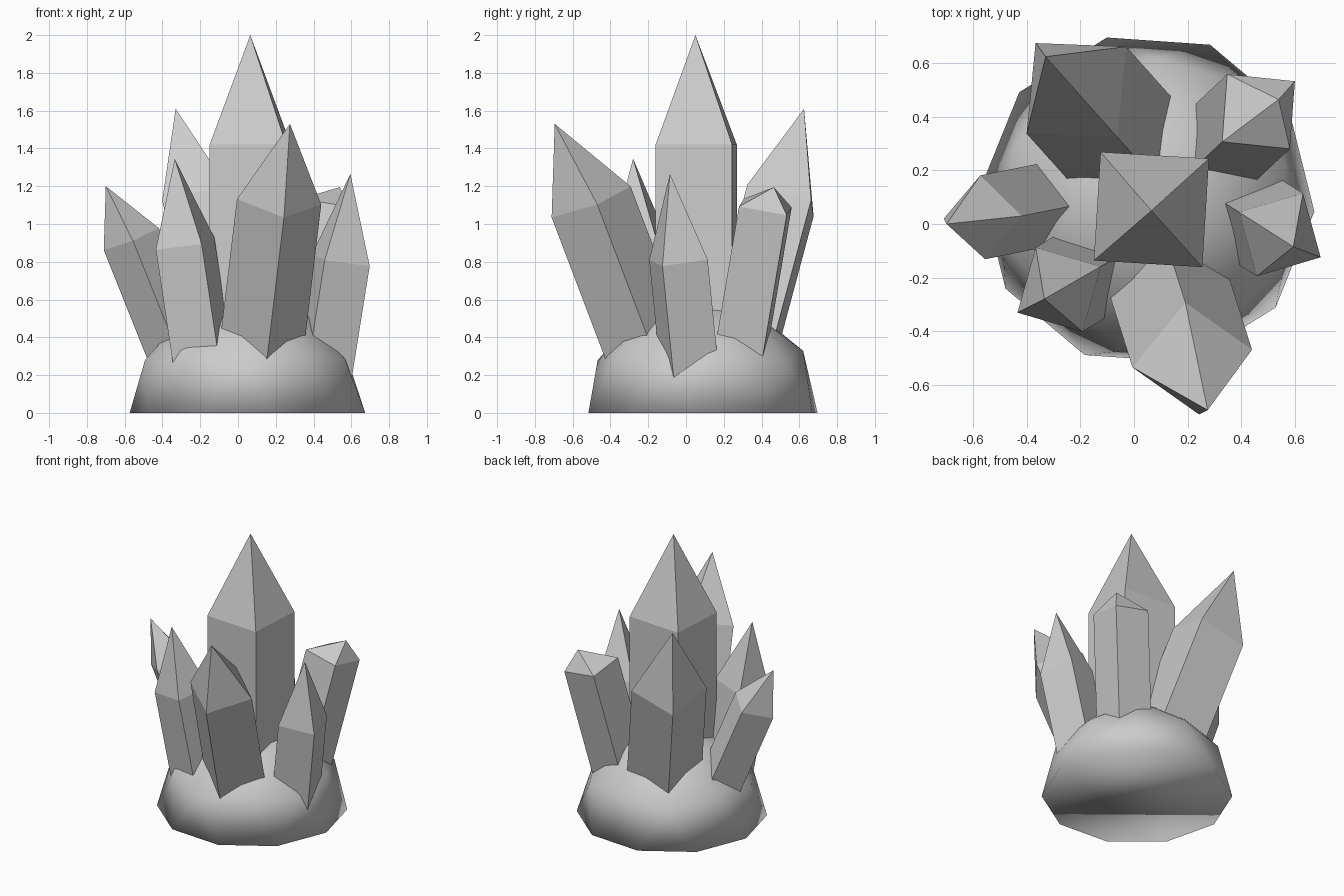
import bpy
import bmesh
from math import cos, sin, radians
from mathutils import Vector, Matrix

cube = bpy.data.objects.get("Cube")
if cube:
    bpy.data.objects.remove(cube, do_unlink=True)

# One stone-grey material for everything
grey = bpy.data.materials.new("stone grey")
grey.use_nodes = True
colour = (0.6, 0.6, 0.6, 1)
grey.diffuse_color = colour
grey.node_tree.nodes["Principled BSDF"].inputs["Base Color"].default_value = colour


def add_object(name, bm, smooth):
    bmesh.ops.recalc_face_normals(bm, faces=bm.faces)
    for face in bm.faces:
        face.smooth = smooth
    mesh = bpy.data.meshes.new(name)
    bm.to_mesh(mesh)
    bm.free()
    mesh.materials.append(grey)
    obj = bpy.data.objects.new(name, mesh)
    bpy.context.collection.objects.link(obj)
    return obj


def crystal(name, centre, tip, lean, turn, radius):
    """Four-sided leaning prism with a pointed cap; centre is its shoulder."""
    centre, tip = Vector(centre), Vector(tip)
    axis = Vector((lean[0], lean[1], 1))
    normal = axis.normalized()
    # First corner: a level direction laid into the shoulder plane
    level = Vector((cos(radians(turn)), sin(radians(turn)), 0))
    corner = (level - normal * level.dot(normal)).normalized() * radius
    offsets = [Matrix.Rotation(radians(90 * i), 3, normal) @ corner for i in range(4)]
    down = axis * (centre.z - 0.12)

    bm = bmesh.new()
    shoulder = [bm.verts.new(centre + o) for o in offsets]
    foot = [bm.verts.new(centre + o - down) for o in offsets]
    point = bm.verts.new(tip)
    bm.faces.new(foot[::-1])
    for i in range(4):
        j = (i + 1) % 4
        bm.faces.new((foot[i], foot[j], shoulder[j], shoulder[i]))
        bm.faces.new((shoulder[i], shoulder[j], point))
    return add_object(name, bm, False)


# Rounded rock: the upper half of a coarse ball with a flat underside
bm = bmesh.new()
bmesh.ops.create_icosphere(bm, subdivisions=2, radius=0.625)
cut = bmesh.ops.bisect_plane(
    bm, geom=bm.verts[:] + bm.edges[:] + bm.faces[:], dist=0.001,
    plane_co=(0, 0, 0), plane_no=(0, 0, -1), clear_outer=True)
rim = [e for e in bm.edges if e.is_boundary]
bmesh.ops.contextual_create(bm, geom=rim)
bmesh.ops.transform(
    bm, verts=bm.verts,
    matrix=Matrix.Translation((0.05, 0.09, 0)) @ Matrix.Rotation(radians(-22), 4, "Z"))
add_object("rock_base", bm, True)

# Crystals: shoulder centre, tip, lean per unit height, corner turn, radius
crystal("centre_crystal", (0.065, 0.054, 1.42), (0.065, 0.05, 2.0), (0, 0), 41.5, 0.287)
crystal("back_right_crystal", (-0.215, 0.50, 1.124), (-0.33, 0.625, 1.61),
        (-0.24, 0.268), 41, 0.247)
crystal("right_crystal", (-0.565, 0.025, 0.92), (-0.70, 0.0, 1.20),
        (-0.40, -0.08), 92, 0.157)
crystal("front_right_crystal", (-0.28, -0.245, 0.895), (-0.335, -0.28, 1.345),
        (-0.15, -0.09), -61, 0.18)
crystal("front_left_crystal", (0.2175, -0.5025, 1.117), (0.275, -0.695, 1.53),
        (0.12, -0.38), 7, 0.226)
crystal("left_crystal", (0.545, -0.04, 0.81), (0.595, -0.085, 1.265),
        (0.16, -0.10), 61, 0.177)
crystal("back_left_crystal", (0.465, 0.42, 1.09), (0.54, 0.465, 1.195),
        (0.18, 0.17), 40, 0.182)
